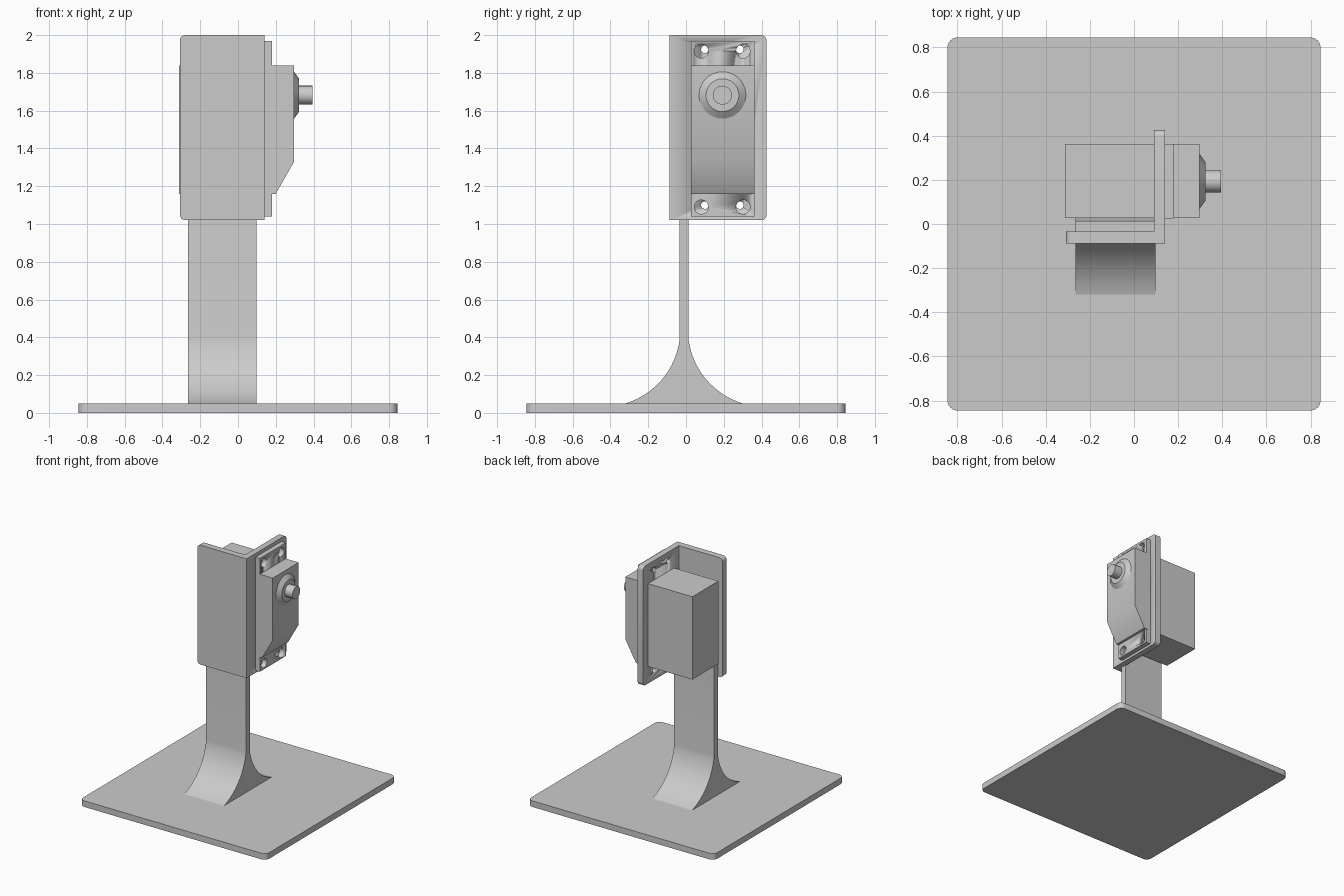
import bpy, bmesh, math
from mathutils import Matrix, Vector

cube = bpy.data.objects.get("Cube")
if cube:
    bpy.data.objects.remove(cube, do_unlink=True)

# One plain grey for the whole model
GREY = (0.6, 0.6, 0.6, 1)
grey = bpy.data.materials.new("plain grey")
grey.use_nodes = True
grey.diffuse_color = GREY
grey.node_tree.nodes["Principled BSDF"].inputs["Base Color"].default_value = GREY


def finish(name, bm):
    bmesh.ops.recalc_face_normals(bm, faces=bm.faces)
    mesh = bpy.data.meshes.new(name)
    bm.to_mesh(mesh)
    bm.free()
    mesh.materials.append(grey)
    obj = bpy.data.objects.new(name, mesh)
    bpy.context.collection.objects.link(obj)
    bpy.ops.object.select_all(action='DESELECT')
    obj.select_set(True)
    bpy.context.view_layer.objects.active = obj
    bpy.ops.object.shade_smooth_by_angle(angle=math.radians(30))
    return obj


def extrude(points, axis, low, high):
    """Extrude a flat profile along an axis, keeping the other axes in order."""
    bm = bmesh.new()
    verts = []
    for p in points:
        co = list(p)
        co.insert(axis, low)
        verts.append(bm.verts.new(co))
    face = bm.faces.new(verts)
    move = Vector((0, 0, 0))
    move[axis] = high - low
    new = bmesh.ops.extrude_face_region(bm, geom=[face])["geom"]
    bmesh.ops.translate(bm, vec=move,
                        verts=[v for v in new if isinstance(v, bmesh.types.BMVert)])
    return bm


def rect(a0, a1, b0, b1):
    return [(a0, b0), (a1, b0), (a1, b1), (a0, b1)]


def round_edges(bm, rule, radius):
    edges = [e for e in bm.edges if rule(e.verts[0].co, e.verts[1].co)]
    bmesh.ops.bevel(bm, geom=edges, offset=radius, segments=6,
                    profile=0.5, affect='EDGES')


def lathe_x(name, x0, x1, r0, r1, y, z):
    """Cylinder or cone lying along x."""
    bm = bmesh.new()
    bmesh.ops.create_cone(
        bm, cap_ends=True, segments=40, radius1=r0, radius2=r1, depth=x1 - x0,
        matrix=Matrix.Translation(((x0 + x1) / 2, y, z)) @ Matrix.Rotation(math.pi / 2, 4, 'Y'))
    return finish(name, bm)


def drill(obj, x0, x1, radius, ys, zs):
    """Drill a grid of holes along x."""
    for y in ys:
        for z in zs:
            cutter = lathe_x("hole_cutter", x0, x1, radius, radius, y, z)
            cutter.hide_render = True
            mod = obj.modifiers.new("hole", 'BOOLEAN')
            mod.operation, mod.solver, mod.object = 'DIFFERENCE', 'EXACT', cutter
            bpy.context.view_layer.objects.active = obj
            bpy.ops.object.modifier_apply(modifier=mod.name)
            bpy.data.objects.remove(cutter, do_unlink=True)


# Base plate with rounded corners
S = 0.845
bm = extrude(rect(-S, S, -S, S), 2, 0, 0.05)
round_edges(bm, lambda a, b: abs(a.z - b.z) > 0.01, 0.045)
finish("base_plate", bm)

# Post: thin upright whose foot flares out in two concave arcs
MID, R = -0.01, 0.41
arc = []
for i in range(17):
    t = math.radians(17 + 65 * i / 16)
    arc.append((-0.44 + R * math.sin(t), max(0.05, 0.442 - R * math.cos(t))))
front = arc + [(arc[-1][0], 1.8)]
back = [(2 * MID - y, z) for y, z in reversed(front)]
finish("post", extrude(front + back, 0, -0.265, 0.097))

# Angle bracket: front plate and side flange, outer corners rounded
L, B = -0.308, 0.427
outline = [(L, -0.088), (0.14, -0.088), (0.14, B), (0.09, B), (0.09, -0.035), (L, -0.035)]
bm = extrude(outline, 2, 1.02, 2.0)


def outer_corner(a, b):
    level = abs(a.z - b.z) < 1e-4
    return level and (max(a.x, b.x) < L + 0.01 or min(a.y, b.y) > B - 0.01)


round_edges(bm, outer_corner, 0.03)
bracket = finish("angle_bracket", bm)
drill(bracket, 0.05, 0.2, 0.02, (0.10, 0.285), (1.10, 1.925))

# Motor mounting ears
ears = finish("motor_ears", extrude(rect(0.026, 0.363, 1.04, 1.97), 0, 0.14, 0.18))
drill(ears, 0.1, 0.22, 0.037, (0.081, 0.302), (1.09, 1.915))

# Motor case with a sloped lower nose
case = [(-0.312, 1.16), (0.2, 1.16), (0.297, 1.33), (0.297, 1.84), (-0.312, 1.84)]
finish("motor_case", extrude(case, 1, 0.0265, 0.3635))

# Output boss and shaft
lathe_x("shaft_boss", 0.297, 0.324, 0.124, 0.087, 0.193, 1.682)
lathe_x("output_shaft", 0.31, 0.394, 0.05, 0.05, 0.193, 1.682)
